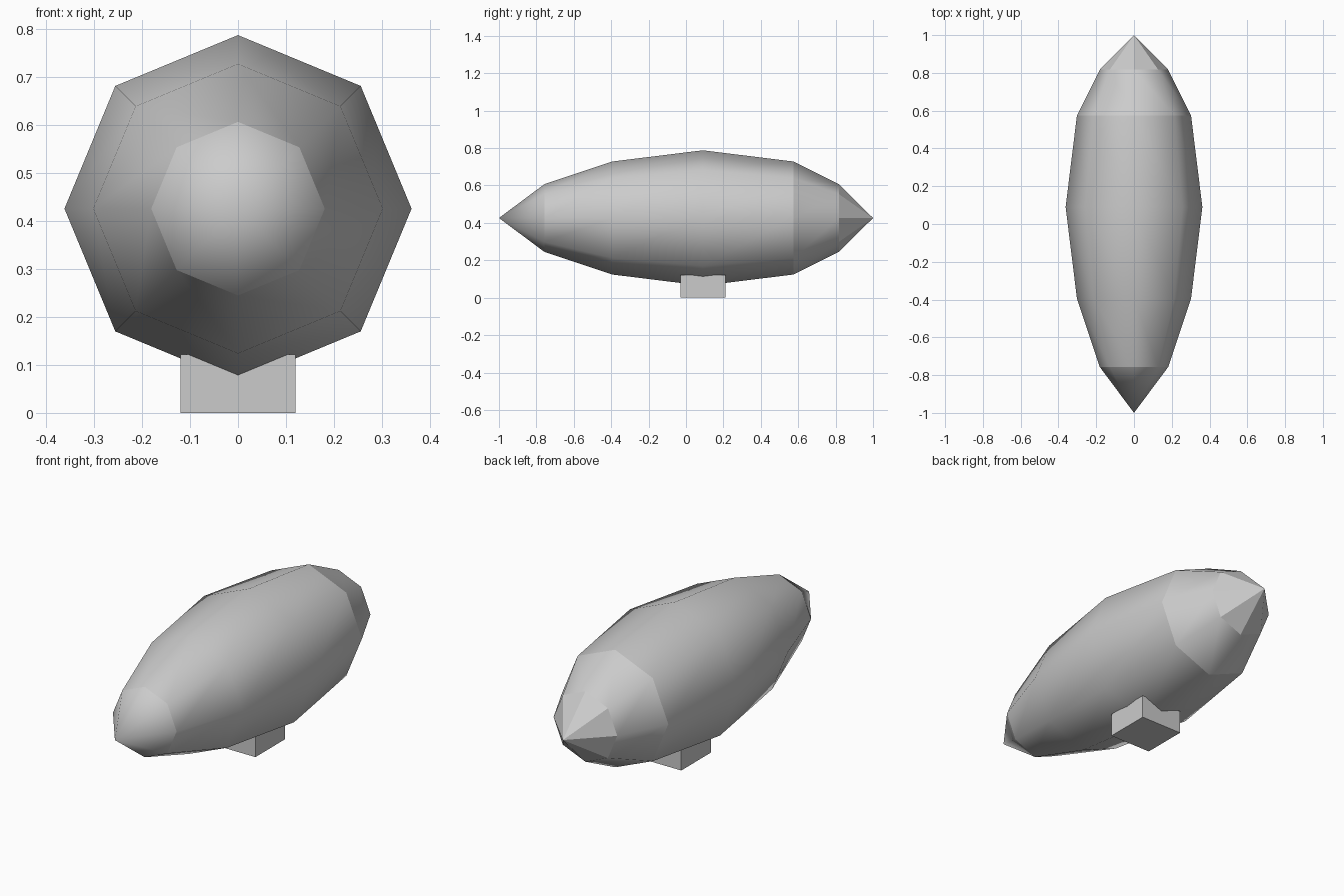
import bpy
import bmesh
from math import cos, sin, pi

cube = bpy.data.objects.get("Cube")
if cube:
    bpy.data.objects.remove(cube, do_unlink=True)

SIDES = 8
AXIS_Z = 0.426

grey = bpy.data.materials.new("light_grey")
grey.use_nodes = True
colour = (0.6, 0.6, 0.6, 1)
grey.diffuse_color = colour
grey.node_tree.nodes["Principled BSDF"].inputs["Base Color"].default_value = colour


def add_object(name, bm):
    bmesh.ops.recalc_face_normals(bm, faces=bm.faces)
    mesh = bpy.data.meshes.new(name)
    bm.to_mesh(mesh)
    bm.free()
    mesh.materials.append(grey)
    obj = bpy.data.objects.new(name, mesh)
    bpy.context.collection.objects.link(obj)
    return obj


def loft(name, profile, smooth=True):
    """Join octagonal rings (y, radius) along y; radius 0 makes a point."""
    bm = bmesh.new()
    rings = []
    for y, r in profile:
        count = SIDES if r else 1
        rings.append([bm.verts.new((r * cos(2 * pi * i / SIDES), y,
                                    AXIS_Z + r * sin(2 * pi * i / SIDES)))
                      for i in range(count)])
    for a, b in zip(rings, rings[1:]):
        for i in range(SIDES):
            j = i + 1
            corners = [a[i % len(a)], a[j % len(a)], b[j % len(b)], b[i % len(b)]]
            face = bm.faces.new(list(dict.fromkeys(corners)))
            face.smooth = smooth
    # An open shell needs its winding checked against the axis
    obj = add_object(name, bm)
    face = obj.data.polygons[0]
    if face.normal.x * face.center.x + face.normal.z * (face.center.z - AXIS_Z) < 0:
        obj.data.flip_normals()
    return obj


# Envelope: nose, main body, tail band and tail tip
loft("nose_cone", [(-1, 0), (-0.757, 0.181)])
loft("envelope", [(-0.757, 0.181), (-0.395, 0.302), (0.09, 0.362), (0.575, 0.302)])
loft("tail_section", [(0.575, 0.302), (0.817, 0.181)])
loft("tail_tip", [(0.817, 0.181), (1, 0)], smooth=False)

# Gondola tucked into the underside
bm = bmesh.new()
bmesh.ops.create_cube(bm, size=1)
bmesh.ops.scale(bm, vec=(0.24, 0.24, 0.122), verts=bm.verts)
bmesh.ops.translate(bm, vec=(0, 0.09, 0.061), verts=bm.verts)
add_object("gondola", bm)
